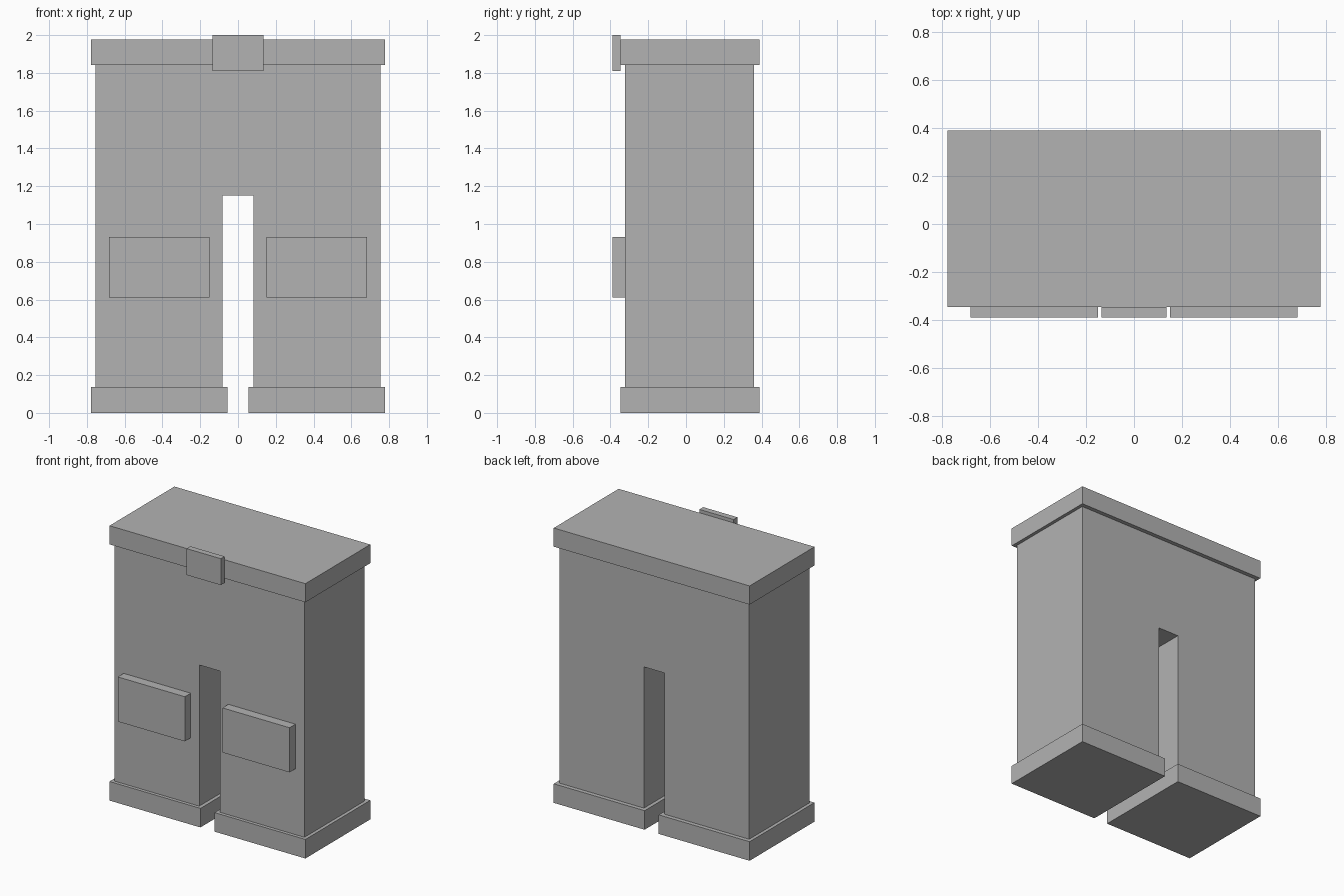
import bpy
import bmesh

if "Cube" in bpy.data.objects:
    bpy.data.objects.remove(bpy.data.objects["Cube"])

grey = bpy.data.materials.new("plain_grey")
grey.diffuse_color = (0.45, 0.45, 0.45, 1)
grey.use_nodes = True
grey.node_tree.nodes["Principled BSDF"].inputs["Base Color"].default_value = grey.diffuse_color


def finish(name, bm):
    bmesh.ops.recalc_face_normals(bm, faces=bm.faces)
    mesh = bpy.data.meshes.new(name)
    bm.to_mesh(mesh)
    bm.free()
    mesh.materials.append(grey)
    obj = bpy.data.objects.new(name, mesh)
    bpy.context.collection.objects.link(obj)
    return obj


def extrude_profile(name, points, y0, y1):
    """Extrude an x-z outline from y0 to y1."""
    bm = bmesh.new()
    face = bm.faces.new([bm.verts.new((x, y0, z)) for x, z in points])
    result = bmesh.ops.extrude_face_region(bm, geom=[face])
    verts = [v for v in result["geom"] if isinstance(v, bmesh.types.BMVert)]
    bmesh.ops.translate(bm, verts=verts, vec=(0, y1 - y0, 0))
    return finish(name, bm)


def box(name, x0, x1, y0, y1, z0, z1):
    return extrude_profile(name, [(x0, z0), (x1, z0), (x1, z1), (x0, z1)], y0, y1)


# Trouser body: both legs and hips in one outline with the gap between the legs
half = [(0.082, 1.152), (0.082, 0.137), (0.755, 0.137), (0.755, 1.842)]
outline = half + [(-x, z) for x, z in reversed(half)]
extrude_profile("trouser_body", outline, -0.323, 0.36)

# Waistband and buckle
box("waistband", -0.779, 0.779, -0.347, 0.39, 1.842, 1.976)
box("buckle", -0.136, 0.136, -0.39, -0.347, 1.81, 2.0)

# Cuffs and front pockets, one per leg
for side, s in (("left", -1), ("right", 1)):
    box(side + "_cuff", *sorted((s * 0.056, s * 0.779)), -0.347, 0.39, 0.0, 0.137)
    box(side + "_pocket", *sorted((s * 0.15, s * 0.683)), -0.39, -0.323, 0.61, 0.931)
